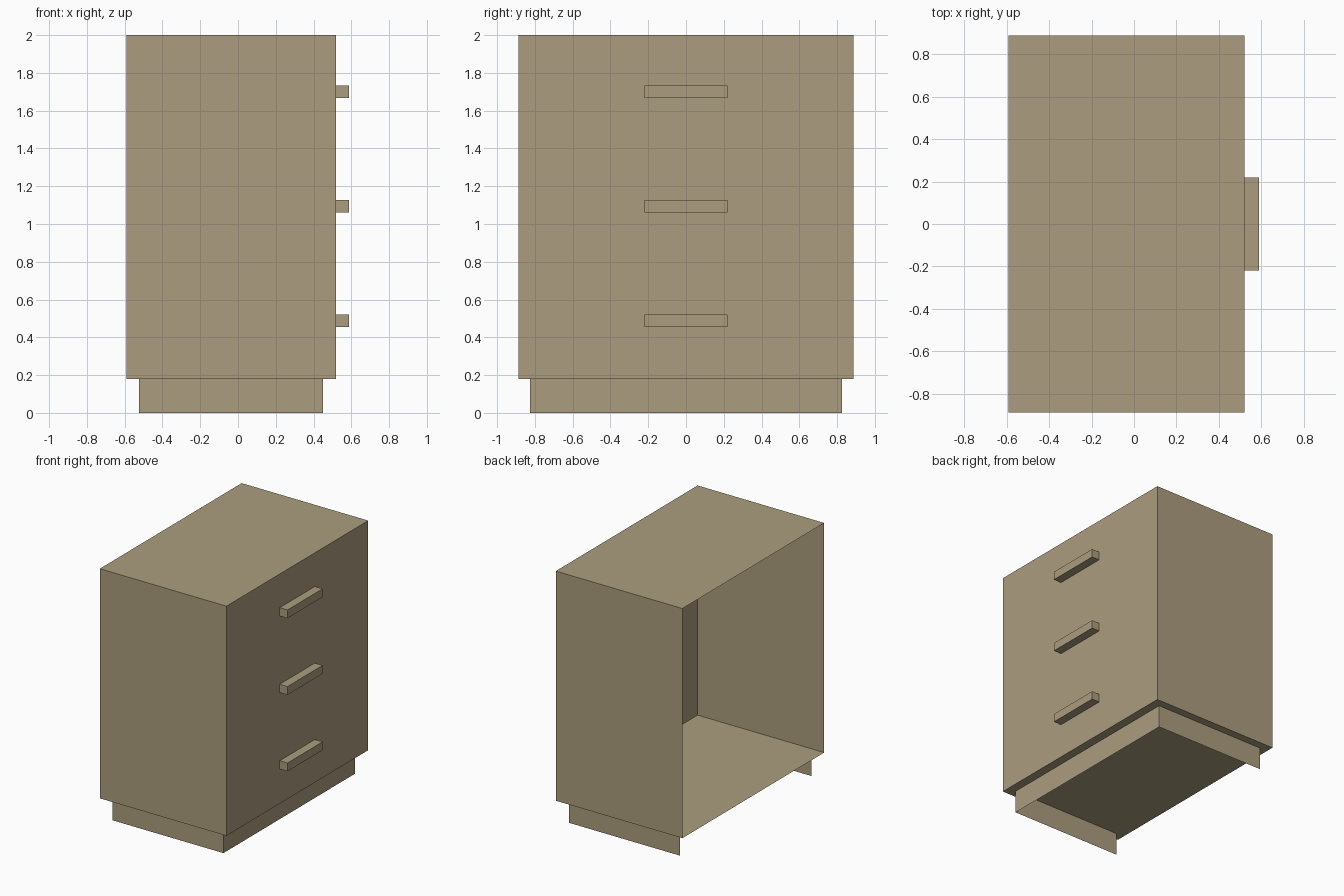
import bpy
import bmesh
from mathutils import Vector

old = bpy.data.objects.get("Cube")
if old:
    bpy.data.objects.remove(old, do_unlink=True)

# Single wood colour
wood = bpy.data.materials.new("tan_wood")
wood.use_nodes = True
colour = (0.41, 0.34, 0.21, 1)
wood.diffuse_color = colour
wood.node_tree.nodes["Principled BSDF"].inputs["Base Color"].default_value = colour


def panel_box(name, low, high, open_sides):
    """Thin-walled box with the faces looking along open_sides left out."""
    low, high = Vector(low), Vector(high)
    bm = bmesh.new()
    bmesh.ops.create_cube(bm, size=1)
    bm.normal_update()
    gone = [f for f in bm.faces
            if any(f.normal.dot(Vector(d)) > 0.9 for d in open_sides)]
    bmesh.ops.delete(bm, geom=gone, context="FACES")
    for v in bm.verts:
        v.co = (low + high) / 2 + v.co * (high - low)
    mesh = bpy.data.meshes.new(name)
    bm.to_mesh(mesh)
    bm.free()
    mesh.materials.append(wood)
    obj = bpy.data.objects.new(name, mesh)
    bpy.context.collection.objects.link(obj)
    return obj


BACK, UP, DOWN = (-1, 0, 0), (0, 0, 1), (0, 0, -1)

# Cabinet shell, open at the rear
panel_box("cabinet_body", (-0.59, -0.888, 0.18), (0.52, 0.888, 2), [BACK])

# Recessed plinth: three skirting boards
panel_box("plinth", (-0.525, -0.825, 0), (0.45, 0.825, 0.18), [BACK, UP, DOWN])

# Drawer handles
for label, z in (("bottom", 0.487), ("middle", 1.093), ("top", 1.7)):
    panel_box(label + "_drawer_handle", (0.52, -0.22, z - 0.033),
              (0.588, 0.22, z + 0.033), [BACK])
